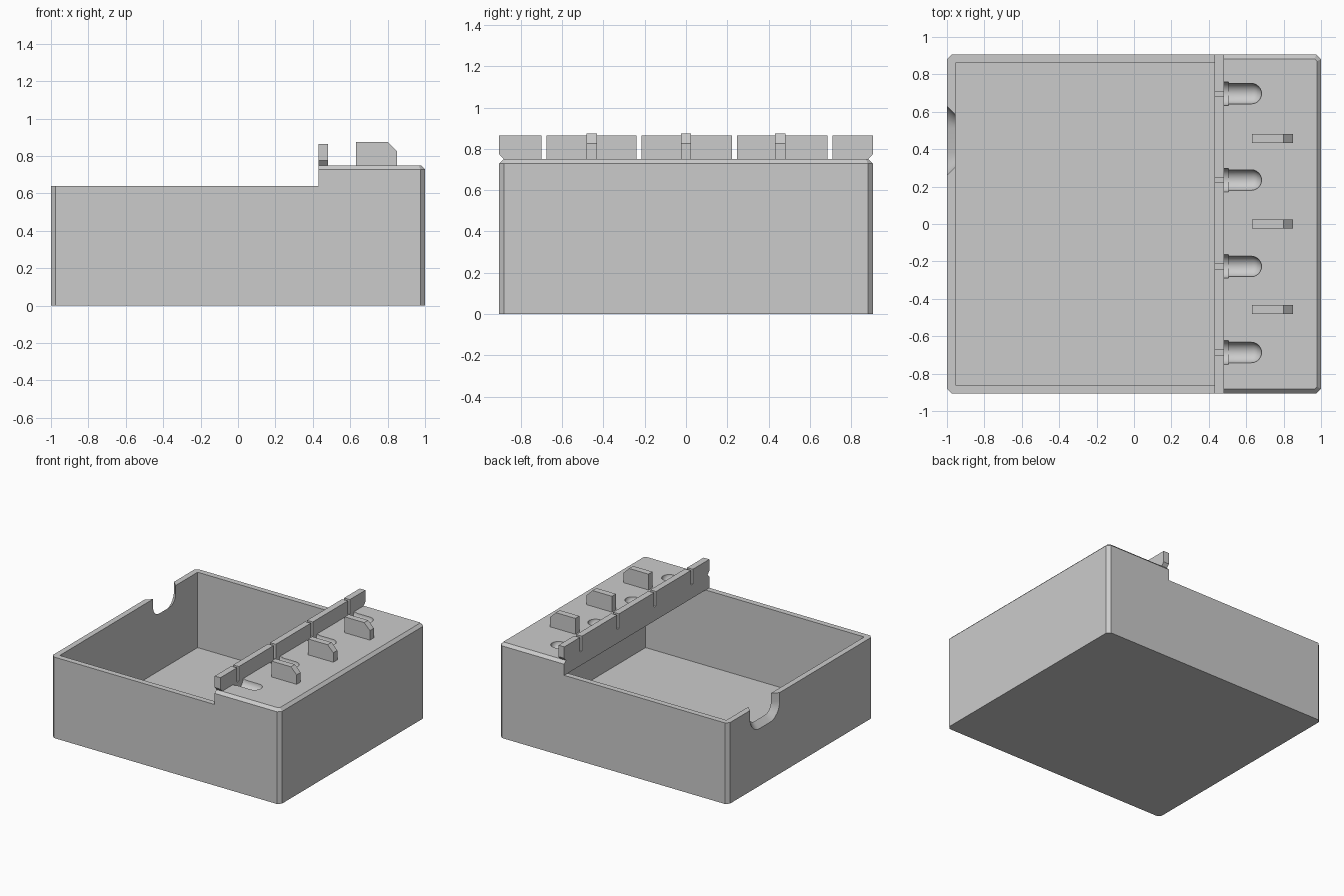
import bpy, bmesh, math
from mathutils import Vector

if "Cube" in bpy.data.objects:
    bpy.data.objects.remove(bpy.data.objects["Cube"])

grey = bpy.data.materials.new("plain grey")
grey.diffuse_color = (0.6, 0.6, 0.6, 1)
grey.use_nodes = True
grey.node_tree.nodes["Principled BSDF"].inputs["Base Color"].default_value = grey.diffuse_color


def loft(name, rings):
    """Closed solid through matching rings of points."""
    bm = bmesh.new()
    rows = [[bm.verts.new(p) for p in ring] for ring in rings]
    n = len(rows[0])
    for a, b in zip(rows, rows[1:]):
        for i in range(n):
            j = (i + 1) % n
            bm.faces.new((a[i], a[j], b[j], b[i]))
    bm.faces.new(rows[0])
    bm.faces.new(rows[-1])
    bmesh.ops.recalc_face_normals(bm, faces=bm.faces)
    me = bpy.data.meshes.new(name)
    bm.to_mesh(me)
    bm.free()
    me.materials.append(grey)
    ob = bpy.data.objects.new(name, me)
    bpy.context.collection.objects.link(ob)
    return ob


def box(name, x0, x1, y0, y1, z0, z1):
    return loft(name, [[(x0, y0, z), (x1, y0, z), (x1, y1, z), (x0, y1, z)] for z in (z0, z1)])


def outline(hx, hy, c, z):
    """Rectangle with chamfered corners."""
    return [(hx, -hy + c, z), (hx, hy - c, z), (hx - c, hy, z), (-hx + c, hy, z),
            (-hx, hy - c, z), (-hx, -hy + c, z), (-hx + c, -hy, z), (hx - c, -hy, z)]


def cut(target, cutter):
    mod = target.modifiers.new("cut", 'BOOLEAN')
    mod.operation = 'DIFFERENCE'
    mod.solver = 'EXACT'
    mod.object = cutter
    bpy.context.view_layer.objects.active = target
    bpy.ops.object.modifier_apply(modifier=mod.name)
    bpy.data.objects.remove(cutter)


HY = 0.905
STEP_X, WALL_Z, DECK_Z = 0.43, 0.64, 0.75
SLOTS = (-0.687, -0.227, 0.235, 0.697)

# Case: chamfered block, lowered on the left, hollow also beneath the deck
case = loft("case", [outline(1, HY, 0.025, 0), outline(1, HY, 0.025, 0.728),
                     outline(0.978, HY - 0.022, 0.012, DECK_Z)])
cut(case, box("step_cutter", -1.2, STEP_X, -1.2, 1.2, WALL_Z, 1))
cut(case, box("cavity_cutter", -0.955, 0.955, -0.86, 0.86, 0.045, WALL_Z))
cut(case, box("opening_cutter", -0.955, STEP_X, -0.86, 0.86, 0.3, 1))


# Flared cable notch in the left wall
def notch_ring(x):
    d = -1 - x                       # widens toward the outside
    w, zb, r, yc = 0.185 + d, 0.452 - d, 0.12 + d, 0.445
    pts = [(x, yc + w, 0.9), (x, yc - w, 0.9)]
    for side, start in ((-1, 180), (1, 270)):
        for i in range(9):
            a = math.radians(start + i * 90 / 8)
            pts.append((x, yc + side * (w - r) + r * math.cos(a), zb + r + r * math.sin(a)))
    return pts


cut(case, loft("notch_cutter", [notch_ring(-1.02), notch_ring(-0.935)]))

# Round-nosed half pockets in the deck, with a wider collar
profile = [(0.48, 0.063), (0.505, 0.063), (0.505, 0.055)]
profile += [(0.627 + 0.055 * math.sin(a), 0.055 * math.cos(a))
            for a in (math.radians(d) for d in (0, 15, 30, 45, 60, 75, 87))]
for y in SLOTS:
    rings = [[(x, y + r * math.cos(k * math.tau / 32), DECK_Z + r * math.sin(k * math.tau / 32))
              for k in range(32)] for x, r in profile]
    cut(case, loft("pocket_cutter", rings))

# Divider ridge: five segments with narrow gaps, undercut outer ends
edges = [-HY] + [e for s in SLOTS for e in (s - 0.0125, s + 0.0125)] + [HY]
for i in range(0, len(edges), 2):
    a, b = edges[i], edges[i + 1]
    side = [(a, 0.775), (a + 0.022 * (a == -HY), DECK_Z),
            (b - 0.022 * (b == HY), DECK_Z), (b, 0.775), (b, 0.865), (a, 0.865)]
    loft("divider_segment", [[(x, y, z) for y, z in side] for x in (STEP_X, 0.48)])

# Upright fins with a clipped corner
for y in (-0.457, 0, 0.457):
    side = [(0.63, DECK_Z), (0.85, DECK_Z), (0.85, 0.825), (0.80, 0.875), (0.63, 0.875)]
    loft("fin", [[(x, yy, z) for x, z in side] for yy in (y - 0.025, y + 0.025)])

# Smooth the curved pockets and notch only
bpy.ops.object.select_all(action='DESELECT')
case.select_set(True)
bpy.context.view_layer.objects.active = case
bpy.ops.object.shade_smooth_by_angle(angle=math.radians(30))
